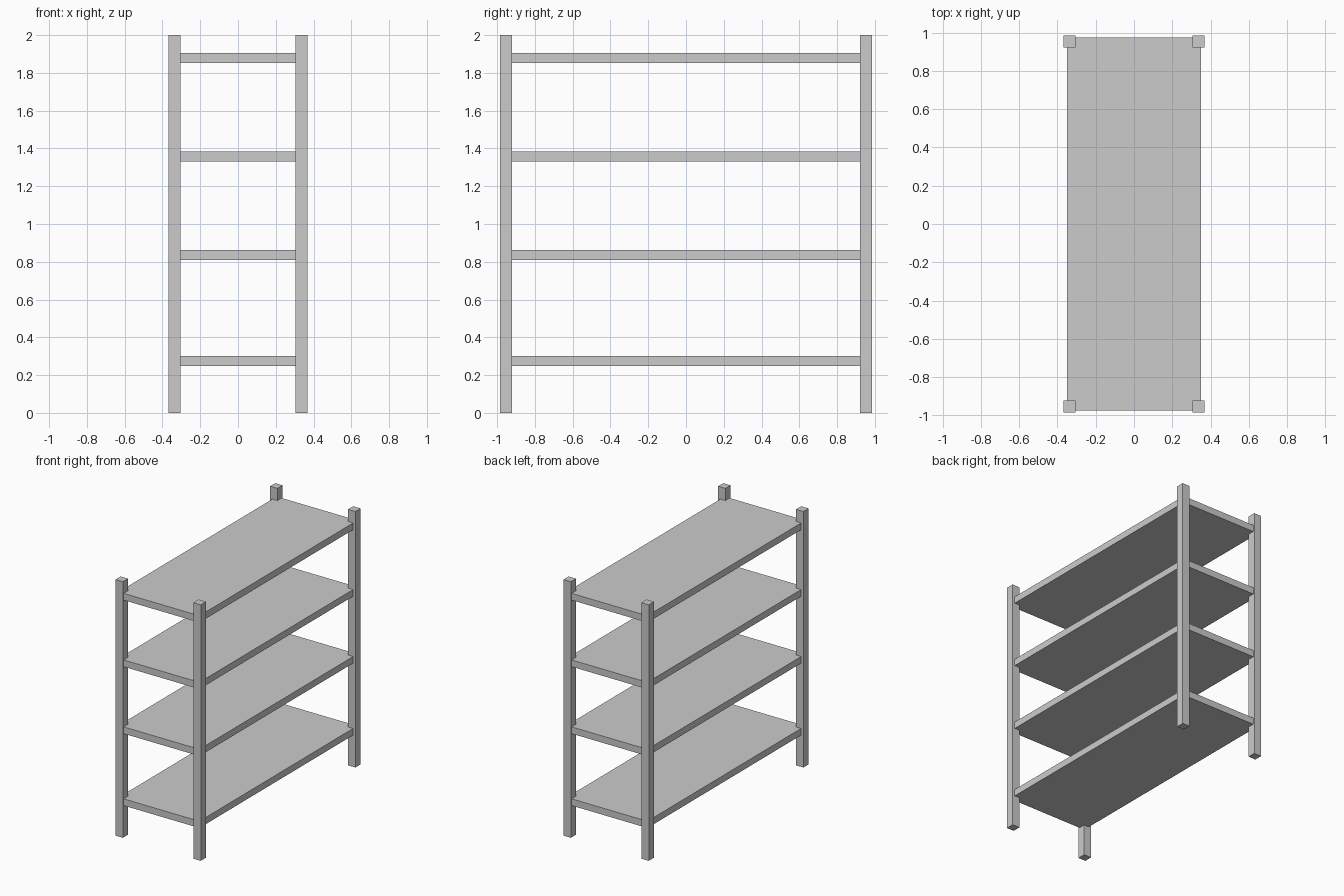
import bpy

if "Cube" in bpy.data.objects:
    bpy.data.objects.remove(bpy.data.objects["Cube"])


def box(name, lo, hi):
    """Axis-aligned box between two corners."""
    size = [b - a for a, b in zip(lo, hi)]
    mid = [(a + b) / 2 for a, b in zip(lo, hi)]
    bpy.ops.mesh.primitive_cube_add(size=1, location=mid)
    ob = bpy.context.object
    ob.name = name
    ob.scale = size
    bpy.ops.object.transform_apply(location=False, rotation=False, scale=True)
    return ob


# Four square corner posts
POST = 0.0635
X, Y = 0.3685, 0.986
for sx, side in ((-1, "left"), (1, "right")):
    for sy, end in ((-1, "front"), (1, "back")):
        cx, cy = sx * (X - POST / 2), sy * (Y - POST / 2)
        box(f"{end}_{side}_post",
            (cx - POST / 2, cy - POST / 2, 0),
            (cx + POST / 2, cy + POST / 2, 2))

# Four shelf boards running into the posts
for i, top in enumerate((0.300, 0.862, 1.385, 1.905)):
    box(f"shelf_{i + 1}", (-0.349, -0.975, top - 0.053), (0.349, 0.975, top))
